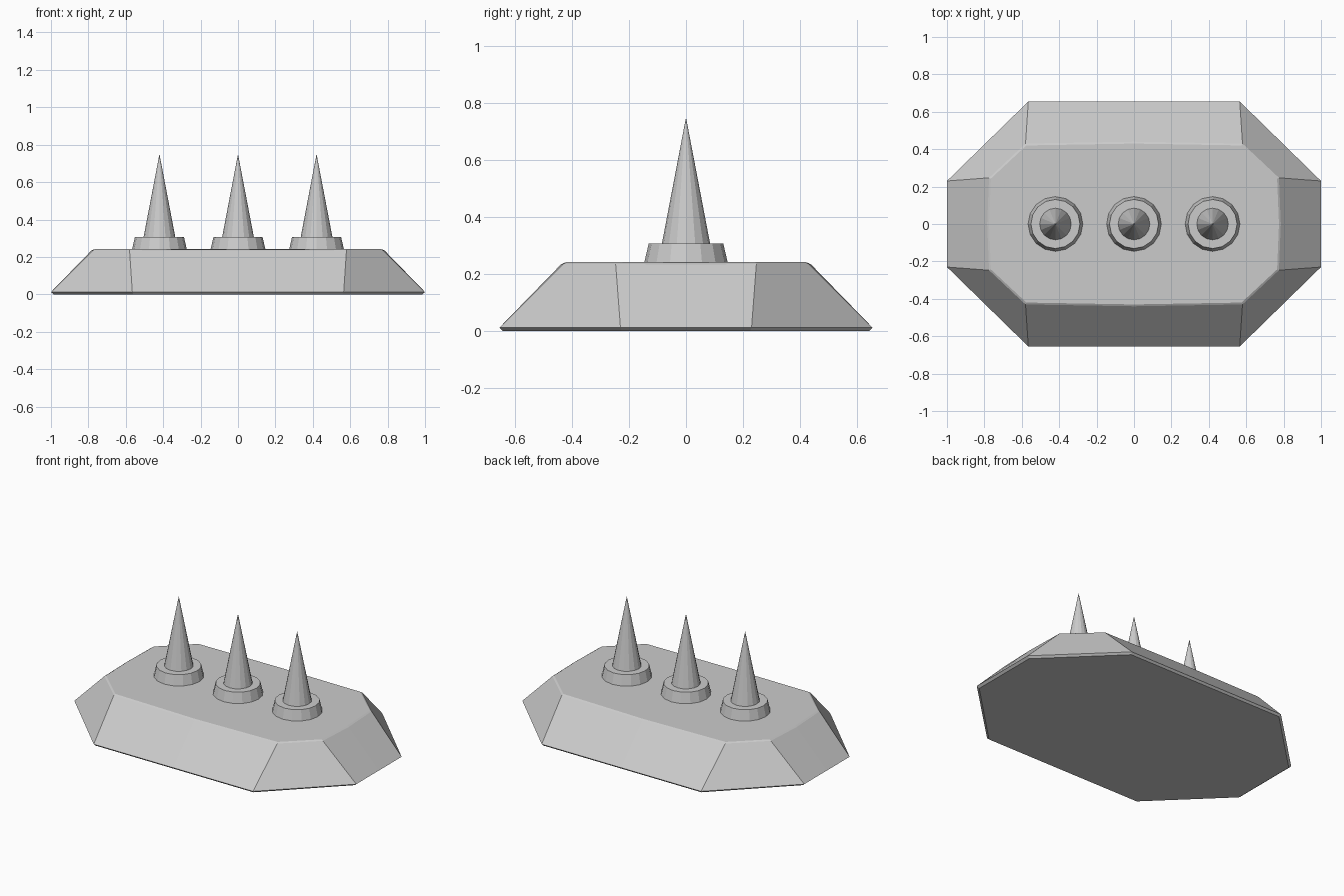
import bpy, bmesh
from math import cos, sin, pi

if "Cube" in bpy.data.objects:
    bpy.data.objects.remove(bpy.data.objects["Cube"])


def loft(name, rings, apex=None):
    """Skin equal-length point rings; cap the bottom and close the top with a face or apex."""
    bm = bmesh.new()
    loops = [[bm.verts.new(p) for p in ring] for ring in rings]
    n = len(loops[0])
    bm.faces.new(loops[0][::-1])
    for a, b in zip(loops, loops[1:]):
        for i in range(n):
            j = (i + 1) % n
            bm.faces.new((a[i], a[j], b[j], b[i]))
    if apex:
        tip = bm.verts.new(apex)
        for i in range(n):
            bm.faces.new((loops[-1][i], loops[-1][(i + 1) % n], tip))
    else:
        bm.faces.new(loops[-1])
    bmesh.ops.recalc_face_normals(bm, faces=bm.faces)
    mesh = bpy.data.meshes.new(name)
    bm.to_mesh(mesh)
    bm.free()
    obj = bpy.data.objects.new(name, mesh)
    bpy.context.collection.objects.link(obj)
    return obj


def plate_ring(z, end_x, end_y, side_x, side_y, bulge=0.0, sag=0.0):
    """Elongated octagon with a middle point on each long side and end."""
    quarter = [(end_x, end_y, z), (side_x, side_y, z)]
    mirror = [(-x, y, z) for x, y, z in quarter[::-1]]
    half = quarter + [(0, side_y + bulge, z - sag)] + mirror
    half = [(end_x + bulge, 0, z - sag)] + half
    return half + [(-x, -y, zz) for x, y, zz in half]


def circle(x, r, z, n=16):
    return [(x + r * cos(2 * pi * i / n), r * sin(2 * pi * i / n), z) for i in range(n)]


# Bevelled base plate with a thin lip and chamfered top rim
loft("base_plate", [
    plate_ring(0.0, 0.985, 0.225, 0.56, 0.643),
    plate_ring(0.012, 1.0, 0.23, 0.565, 0.655),
    plate_ring(0.236, 0.775, 0.247, 0.58, 0.43, 0.01, 0.003),
    plate_ring(0.242, 0.765, 0.243, 0.575, 0.42, 0.01, 0.003),
])

# Three spikes, each seated in a tapered collar
for label, x in (("left", -0.42), ("middle", 0.0), ("right", 0.42)):
    loft(label + "_collar", [circle(x, 0.149, 0.23), circle(x, 0.131, 0.307)])
    loft(label + "_spike", [circle(x, 0.086, 0.30)], apex=(x, 0, 0.75))
